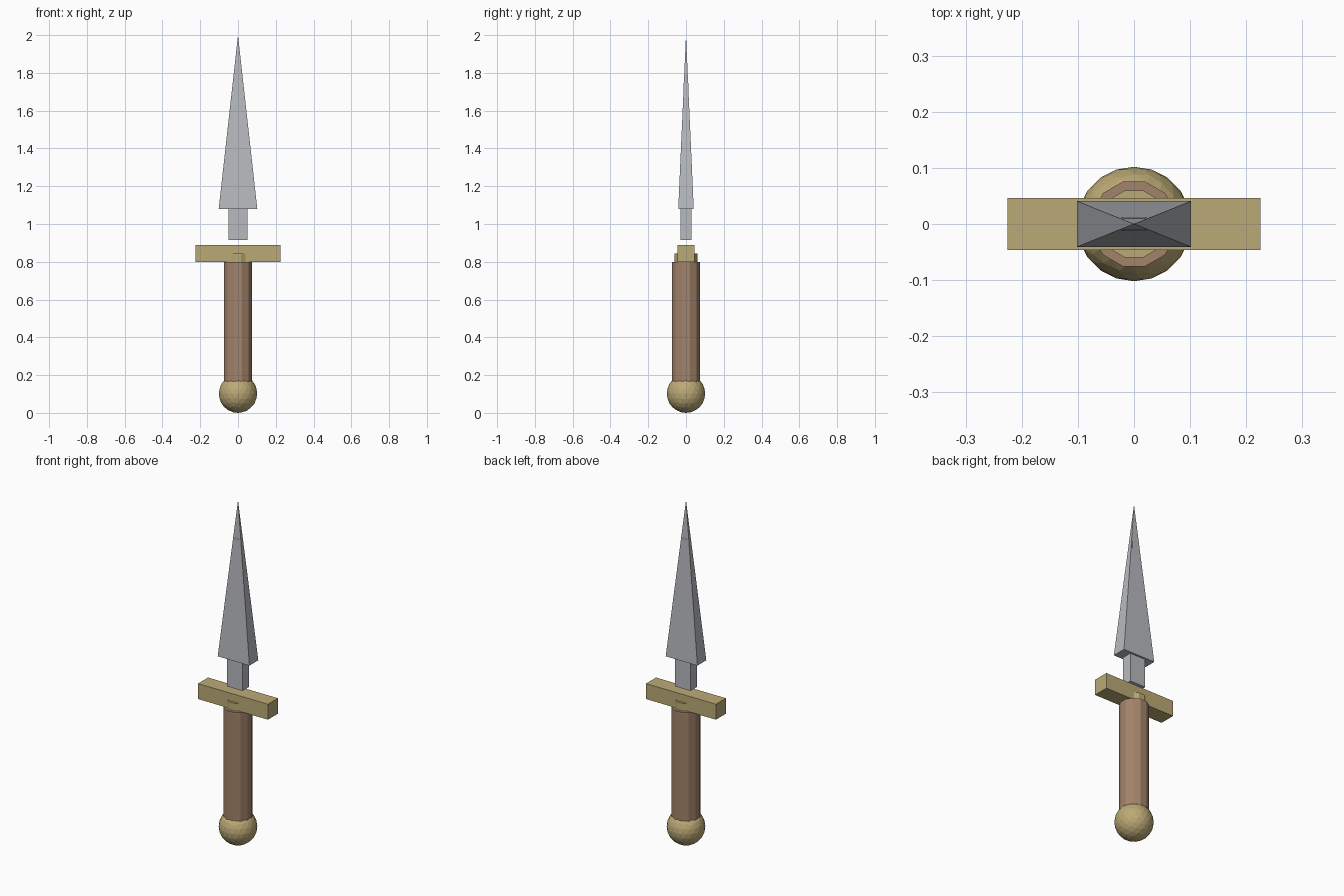
import bpy
from math import pi

cube = bpy.data.objects.get("Cube")
if cube:
    bpy.data.objects.remove(cube, do_unlink=True)


def material(name, rgb):
    m = bpy.data.materials.new(name)
    m.use_nodes = True
    m.diffuse_color = (*rgb, 1)
    node = next(n for n in m.node_tree.nodes if n.type == "BSDF_PRINCIPLED")
    node.inputs["Base Color"].default_value = (*rgb, 1)
    return m


steel = material("steel grey", (0.48, 0.49, 0.52))
brass = material("dull brass", (0.50, 0.40, 0.18))
leather = material("brown leather", (0.36, 0.23, 0.145))


def finish(name, mat):
    ob = bpy.context.object
    ob.name = ob.data.name = name
    ob.data.materials.append(mat)
    return ob


def tapered_box(name, mat, z0, z1, bottom, top):
    """Box with separate half sizes (x, y) for its bottom and top."""
    bpy.ops.mesh.primitive_cube_add(size=2)
    ob = finish(name, mat)
    for v in ob.data.vertices:
        half, z = (top, z1) if v.co.z > 0 else (bottom, z0)
        v.co = (v.co.x * half[0], v.co.y * half[1], z)
    return ob


def grip(name, mat, radius, z0, z1):
    """Twelve-sided column with a flat side to the front."""
    bpy.ops.mesh.primitive_cylinder_add(vertices=12, radius=radius, depth=z1 - z0,
                                        location=(0, 0, (z0 + z1) / 2),
                                        rotation=(0, 0, pi / 12))
    return finish(name, mat)


# Pommel
bpy.ops.mesh.primitive_ico_sphere_add(subdivisions=3, radius=0.102, location=(0, 0, 0.102))
finish("pommel", brass)

# Handle and the collar above it
grip("handle", leather, 0.078, 0.12, 0.80)
grip("collar", brass, 0.062, 0.79, 0.845)

# Crossguard
tapered_box("crossguard", brass, 0.80, 0.89, (0.225, 0.046), (0.225, 0.046))

# Tang, floating just above the guard
tapered_box("tang", steel, 0.915, 1.09, (0.05, 0.03), (0.05, 0.03))

# Inner core that barely breaks the blade surface near the tip
tapered_box("blade_core", steel, 1.085, 1.78, (0.05, 0.03), (0.02, 0.011))

# Four-sided blade
bpy.ops.mesh.primitive_cone_add(vertices=4, radius1=2 ** 0.5, radius2=0, depth=0.92,
                                location=(0, 0, 1.54))
blade = finish("blade", steel)
for v in blade.data.vertices:
    # turn the square base parallel to the axes, then flatten it
    x, y = v.co.x, v.co.y
    v.co.x = (x - y) / 2 ** 0.5 * 0.102
    v.co.y = (x + y) / 2 ** 0.5 * 0.041
